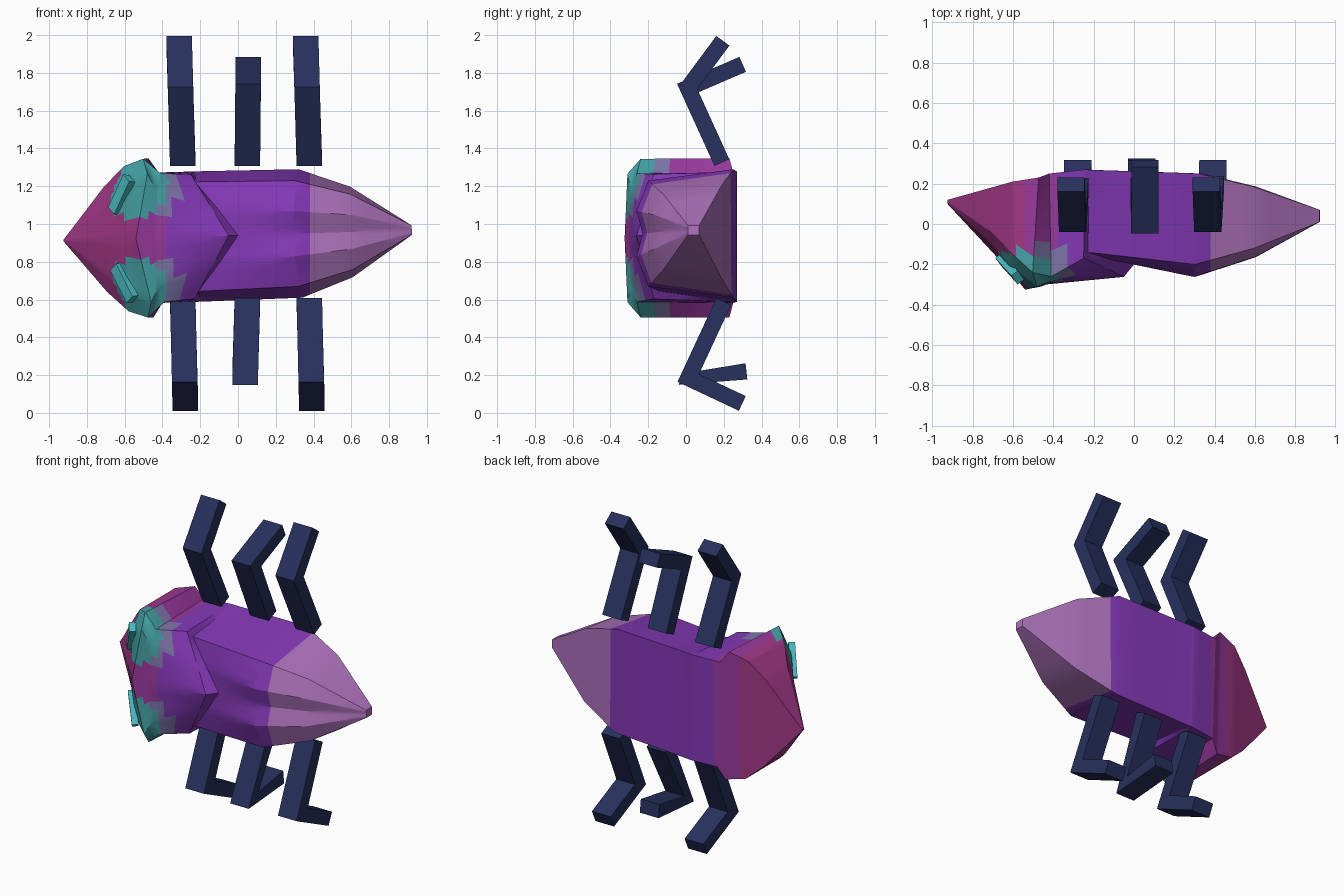
import bpy, bmesh
from mathutils import Vector, Matrix
from mathutils.bvhtree import BVHTree

cube = bpy.data.objects.get("Cube")
if cube:
    bpy.data.objects.remove(cube, do_unlink=True)


def material(name, *rgb):
    mat = bpy.data.materials.new(name)
    mat.use_nodes = True
    mat.diffuse_color = (*rgb, 1)
    mat.node_tree.nodes["Principled BSDF"].inputs["Base Color"].default_value = (*rgb, 1)
    return mat


purple = material("shell purple", .23, .04, .47)
lilac = material("tail lilac", .42, .17, .5)
magenta = material("head magenta", .36, .04, .24)
plum = material("neck plum", .32, .04, .34)
teal = material("eye patch teal", .06, .36, .38)
slate = material("patch edge slate", .21, .18, .4)
navy = material("leg navy", .02, .03, .11)
cyan = material("eye cyan", .07, .5, .54)
SKIN = [purple, lilac, magenta, plum, teal, slate]

TILT = .03


def centre(x):
    return .94 + TILT * x


def place(x, y, side):
    """Point on the slightly tilted body; side is the signed half width."""
    return Vector((x - TILT * side, y, centre(x) + side))


def make_object(name, bm, mats, smooth=None):
    bmesh.ops.recalc_face_normals(bm, faces=bm.faces)
    mesh = bpy.data.meshes.new(name)
    bm.to_mesh(mesh)
    bm.free()
    for mat in mats:
        mesh.materials.append(mat)
    ob = bpy.data.objects.new(name, mesh)
    bpy.context.collection.objects.link(ob)
    if smooth:
        bpy.ops.object.select_all(action='DESELECT')
        ob.select_set(True)
        bpy.context.view_layer.objects.active = ob
        bpy.ops.object.shade_smooth_by_angle(angle=smooth)
    return ob


def skin_colour(p):
    """Colour bands along the body, with a patch round each eye."""
    side = abs(p.z - centre(p.x))
    reach = (Vector((p.x, p.y, side)) - Vector((-.55, -.27, .28))).length
    behind = p.x > -.5
    if reach < .18 and (p.y < -.14 or behind):
        return teal
    if reach < .25 and (p.y < -.17 or behind) and side > .12:
        return slate
    if p.x < -.54:
        return magenta
    if p.x < -.38:
        return plum
    return purple if p.x < .38 else lilac


def loft(name, sections, cuts):
    """Join half sections (back centre, back, shoulder, belly corner), mirrored."""
    bm = bmesh.new()
    rings = []
    for sec in sections:
        left = [place(*p) for p in sec]
        right = [place(x, y, -s) for x, y, s in sec[:0:-1]]
        bx, by, _ = sec[-1]
        rings.append([bm.verts.new(p) for p in left + [place(bx, by, 0)] + right])
    for a, b in zip(rings, rings[1:]):
        for i in range(len(a)):
            j = (i + 1) % len(a)
            bm.faces.new((a[i], a[j], b[j], b[i]))
    for ring in (rings[0], rings[-1]):
        bm.faces.new(ring)
    # finer faces and clean cuts where the colours change
    bmesh.ops.subdivide_edges(bm, edges=bm.edges[:], cuts=cuts, use_grid_fill=True)
    for x in (-.54, -.38, .38):
        bmesh.ops.bisect_plane(bm, geom=bm.verts[:] + bm.edges[:] + bm.faces[:],
                               plane_co=(x, 0, 0), plane_no=(1, 0, 0))
    for f in bm.faces:
        f.material_index = SKIN.index(skin_colour(f.calc_center_median()))
    return make_object(name, bm, SKIN, .45)


# shared neck section joins head and body
neck = [(-.44, -.3, 0), (-.42, -.29, .24), (-.4, -.26, .34), (-.41, .25, .345)]

# head: a pointed wedge flaring to a rim
head = loft("head", [
    [(-.925, .1, 0), (-.923, .1, .004), (-.923, .11, .005), (-.923, .12, .005)],
    [(-.72, -.12, 0), (-.7, -.1, .19), (-.7, -.04, .28), (-.7, .18, .28)],
    [(-.6, -.25, 0), (-.6, -.22, .28), (-.59, -.15, .385), (-.59, .21, .385)],
    [(-.54, -.325, 0), (-.47, -.31, .34), (-.49, -.24, .42), (-.46, .23, .42)],
    neck], 5)

# body: collar with a pointed fold, then the shell tapering to the tail
body = loft("body", [
    neck,
    [(-.05, -.262, 0), (-.13, -.22, .14), (-.24, -.17, .33), (-.23, .27, .345)],
    [(0, -.2, 0), (-.1, -.18, .14), (-.22, -.14, .29), (-.21, .268, .345)],
    [(.3, -.23, 0), (.3, -.262, .12), (.31, -.2, .28), (.33, .25, .34)],
    [(.6, -.14, 0), (.6, -.165, .09), (.6, -.12, .2), (.6, .185, .24)],
    [(.92, .01, 0), (.92, .01, .015), (.92, .01, .025), (.92, .07, .025)]], 3)

# eyes: slabs resting on the head
tree = BVHTree.FromObject(head, bpy.context.evaluated_depsgraph_get())
for word, s in (("upper", 1), ("lower", -1)):
    spot, normal, _, _ = tree.find_nearest(place(-.62, -.23, s * .235))
    along = Vector((.55, -.3, .83 * s))
    along = (along - normal * along.dot(normal)).normalized()
    frame = Matrix((along, normal.cross(along), normal)).transposed().to_4x4()
    bm = bmesh.new()
    bmesh.ops.create_cube(bm, size=1)
    bmesh.ops.scale(bm, vec=(.21, .065, .04), verts=bm.verts)
    bmesh.ops.transform(bm, matrix=Matrix.Translation(spot + normal * .005) @ frame,
                        verts=bm.verts)
    make_object(word + "_eye", bm, [cyan])


def leg(name, path, x_root, lean):
    """Bent strip with a mitred knee, given its path in y and z."""
    half, width = .043, .135
    pts = [Vector(p) for p in path]
    d1 = (pts[1] - pts[0]).normalized()
    d2 = (pts[2] - pts[1]).normalized()
    bend = (d1 + d2).normalized()
    size = min(half / bend.dot(d1), .062)
    bm = bmesh.new()
    rings = []
    for p, d, r in zip(pts, (d1, bend, d2), (half, size, half)):
        off = Vector((-d.y, d.x)) * r
        x = x_root + lean * (p.y - pts[0].y)
        corners = [(k, p + off * m) for k, m in ((0, 1), (1, 1), (1, -1), (0, -1))]
        rings.append([bm.verts.new((x + k * width, q.x, q.y)) for k, q in corners])
    for a, b in zip(rings, rings[1:]):
        for i in range(4):
            j = (i + 1) % 4
            bm.faces.new((a[i], a[j], b[j], b[i]))
    bm.faces.new(rings[0])
    bm.faces.new(rings[-1])
    make_object(name, bm, [navy])


# six legs: the middle pair has folded shins
for word, x, lean in (("front", -.36, -.03), ("middle", -.018, .01), ("rear", .31, -.03)):
    mid = word == "middle"
    leg(word + "_upper_leg", [(.19, 1.325), (.01, 1.72), (.3, 1.845) if mid else (.195, 1.97)],
        x, lean)
    leg(word + "_lower_leg", [(.2, .59), (.012, .185), (.32, .22) if mid else (.298, .05)],
        x, .03 if mid else -.025)
